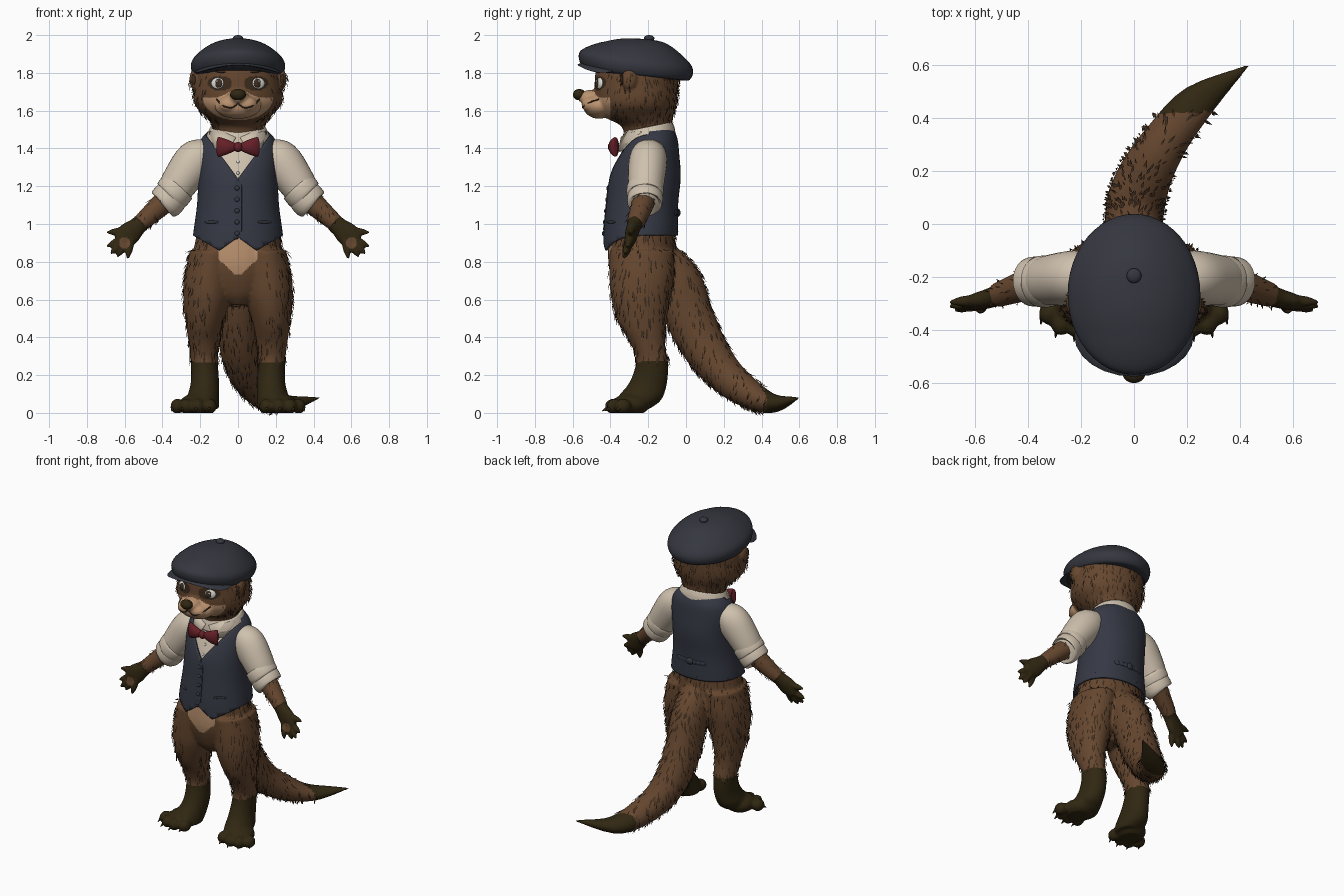
import bpy, bmesh, math, random
from mathutils import Vector, Matrix
from mathutils.bvhtree import BVHTree

random.seed(4)
if "Cube" in bpy.data.objects:
    bpy.data.objects.remove(bpy.data.objects["Cube"])

COLOURS = {
    "brown_fur": (0.13, 0.062, 0.028), "dark_fleck": (0.045, 0.024, 0.012),
    "paw_dark": (0.03, 0.02, 0.006), "vest_navy": (0.036, 0.04, 0.058),
    "cap_charcoal": (0.036, 0.038, 0.05), "shirt_cream": (0.62, 0.53, 0.42),
    "bow_red": (0.13, 0.014, 0.02), "pale_fur": (0.5, 0.29, 0.16),
    "eye_white": (0.75, 0.74, 0.7), "eye_brown": (0.05, 0.03, 0.018)}
MATS = {}
for name, rgb in COLOURS.items():
    m = MATS[name] = bpy.data.materials.new(name)
    m.use_nodes = True
    m.diffuse_color = (*rgb, 1)
    m.node_tree.nodes["Principled BSDF"].inputs["Base Color"].default_value = (*rgb, 1)


def smooth_path(pts, steps):
    """Catmull-Rom interpolation of number tuples."""
    p = [Vector(q) for q in pts]
    p = [2 * p[0] - p[1]] + p + [2 * p[-1] - p[-2]]
    out = []
    for a, b, c, d in zip(p, p[1:], p[2:], p[3:]):
        for i in range(steps):
            t = i / steps
            out.append(b + (c - a) * t / 2 + (2 * a - 5 * b + 4 * c - d) * t * t / 2
                       + (3 * b - a - 3 * c + d) * t ** 3 / 2)
    return out + [p[-2]]


def loft(bm, pts, follow=False, ref=(0, 1, 0), steps=4, n=32, power=2.0, cap=True):
    """Skin ellipses (x, y, z, radius, radius along ref), level or square to the path."""
    path = smooth_path(pts, steps)
    rings = []
    for i, q in enumerate(path):
        c = Vector(q[:3])
        t = Vector((0, 0, 1))
        if follow:
            t = (Vector(path[min(i + 1, len(path) - 1)][:3]) - Vector(path[max(i - 1, 0)][:3])).normalized()
        side = Vector(ref).cross(t).normalized()
        other = t.cross(side)
        ring = []
        for k in range(n):
            a = 2 * math.pi * k / n
            u, v = (math.copysign(abs(w) ** (2 / power), w) for w in (math.cos(a), math.sin(a)))
            ring.append(bm.verts.new(c + side * u * max(q[3], .001) + other * v * max(q[4], .001)))
        rings.append(ring)
    for r, s in zip(rings, rings[1:]):
        for k in range(n):
            bm.faces.new((r[k], r[(k + 1) % n], s[(k + 1) % n], s[k]))
    if cap:
        bm.faces.new(rings[0][::-1])
        bm.faces.new(rings[-1])
    bmesh.ops.recalc_face_normals(bm, faces=bm.faces[:])


def ball(bm, c, r, rot=None):
    mat = Matrix.Translation(c) @ (rot or Matrix()) @ Matrix.Diagonal((*r, 1))
    bmesh.ops.create_uvsphere(bm, u_segments=24, v_segments=14, radius=1, matrix=mat)


def mirror(bm):
    """Add the other half of a pair."""
    geo = bmesh.ops.duplicate(bm, geom=bm.verts[:] + bm.edges[:] + bm.faces[:])["geom"]
    bmesh.ops.scale(bm, vec=(-1, 1, 1), verts=[g for g in geo if isinstance(g, bmesh.types.BMVert)])
    bmesh.ops.reverse_faces(bm, faces=[g for g in geo if isinstance(g, bmesh.types.BMFace)])


def make(name, bm, mat, pair=False, fuse=0, rule=None, thick=0):
    if pair:
        mirror(bm)
    me = bpy.data.meshes.new(name)
    bm.to_mesh(me)
    bm.free()
    ob = bpy.data.objects.new(name, me)
    bpy.context.collection.objects.link(ob)
    if fuse:   # melt overlapping volumes into one skin
        r = ob.modifiers.new("Remesh", "REMESH")
        r.mode, r.voxel_size = "VOXEL", fuse
        s = ob.modifiers.new("Smooth", "SMOOTH")
        s.factor, s.iterations = 0.5, 5
        dg = bpy.context.evaluated_depsgraph_get()
        me = bpy.data.meshes.new_from_object(ob.evaluated_get(dg))
        ob.modifiers.clear()
        ob.data = me
    me.materials.clear()
    me.materials.append(MATS[mat])
    for p in me.polygons:
        p.use_smooth = True
        key = rule(p.center) if rule else mat
        if key not in me.materials:
            me.materials.append(MATS[key])
        p.material_index = me.materials.find(key)
    me.set_sharp_from_angle(angle=math.radians(50))
    if thick:
        s = ob.modifiers.new("Solidify", "SOLIDIFY")
        s.thickness, s.offset = thick, -1
    return ob


def snap(ob, x, z, back=False):
    """Point and normal where a level line meets the surface."""
    tree = BVHTree.FromPolygons([v.co for v in ob.data.vertices], [p.vertices for p in ob.data.polygons])
    d = -1 if back else 1
    return tree.ray_cast(Vector((x, -2 * d, z)), Vector((0, d, 0)))[:2]


def plate(name, ob, spots, size, mat, pair=False, back=False, lift=0, roll=0):
    bm = bmesh.new()
    for x, z in spots:
        p, nrm = snap(ob, x, z, back)
        rot = nrm.to_track_quat("Z", "Y").to_matrix().to_4x4() @ Matrix.Rotation(roll, 4, "Z")
        ball(bm, p + nrm * lift, size, rot)
    return make(name, bm, mat, pair)


def tufts(name, ob, count, size, keep=lambda c: True):
    """Scatter thin downward locks over the brown fur."""
    me = ob.data
    fur = [p for p in me.polygons if me.materials[p.material_index].name.startswith("brown") and keep(p.center)]
    bm = bmesh.new()
    for p in random.sample(fur, min(count, len(fur))):
        nrm = p.normal
        d = Vector((random.uniform(-.25, .25), 0, -1))
        d = (d - nrm * d.dot(nrm)).normalized()
        side, ln = nrm.cross(d), size * random.uniform(.6, 1.3)
        c = p.center + nrm * .003
        vs = [c, c + d * ln * .4 + side * ln * .12, c + d * ln + nrm * .009, c + d * ln * .4 - side * ln * .12]
        bm.faces.new([bm.verts.new(v) for v in vs])
    make(name, bm, "dark_fleck")


# Hips, legs, feet and tail as one skin
bm = bmesh.new()
loft(bm, [(.17, -.275, .02, .07, .08), (.185, -.25, .07, .085, .12), (.175, -.2, .16, .075, .1),
          (.178, -.18, .27, .072, .085), (.18, -.2, .36, .08, .09), (.178, -.23, .47, .098, .125),
          (.165, -.24, .6, .125, .155), (.155, -.235, .72, .13, .17), (.13, -.235, .86, .125, .17)])
ball(bm, (.215, -.29, .045), (.095, .1, .06))
for x, y in ((.15, -.37), (.215, -.385), (.275, -.375), (.32, -.335)):
    ball(bm, (x, y, .035), (.038, .045, .04))
mirror(bm)
loft(bm, [(0, -.24, .57, .05, .08), (0, -.24, .64, .16, .13), (0, -.235, .78, .24, .175), (0, -.235, .97, .215, .175)])
loft(bm, [(0, -.13, .82, .1, .1), (0, -.05, .7, .13, .11), (0, .01, .53, .13, .11), (.01, .09, .36, .12, .11),
          (.05, .2, .21, .1, .1), (.13, .33, .105, .08, .085), (.24, .46, .05, .05, .07), (.435, .6, .08, .004, .004)],
     True, (1, 0, 0))


def body_rule(c):
    if c.z < .27 and c.y < -.06 or c.y > .41 + .05 * c.x:
        return "paw_dark"
    if c.y < -.3 and c.z > .73 and abs(c.x) < .1 * min(1, (c.z - .72) / .09):
        return "pale_fur"
    return "brown_fur"


body = make("legs_and_tail", bm, "brown_fur", fuse=.009, rule=body_rule)
for v in body.data.vertices:
    v.co.z = max(v.co.z, 0)
tufts("body_tufts", body, 1100, .042, lambda c: c.y > -.3 or abs(c.x) > .15)

# Toe claws
bm = bmesh.new()
for x, y in ((.15, -.41), (.22, -.425), (.29, -.41), (.345, -.36)):
    loft(bm, [(x, y + .015, .03, .012, .012), (x + .006, y - .018, .01, .002, .002)], True, (1, 0, 0), n=8)
make("toe_claws", bm, "paw_dark", True)

# Shirt body and vest share one set of sections
TORSO = [(0, -.245, .82, .25, .195), (0, -.24, .95, .237, .197), (0, -.232, 1.1, .217, .19), (0, -.216, 1.25, .211, .188),
         (0, -.198, 1.37, .215, .162), (0, -.185, 1.44, .2, .142), (0, -.18, 1.48, .17, .125), (0, -.18, 1.51, .13, .11)]
bm = bmesh.new()
loft(bm, [(x, y, z, a - .014, b - .014) for x, y, z, a, b in TORSO[2:]], power=2.2)
shirt = make("shirt_body", bm, "shirt_cream")
bm = bmesh.new()
loft(bm, TORSO, power=2.2, n=64, cap=False)


def cut(x0, z0, x1, z1):
    nrm = Vector((z0 - z1, 0, x1 - x0))
    bmesh.ops.bisect_plane(bm, geom=bm.verts[:] + bm.edges[:] + bm.faces[:], plane_co=(x0, 0, z0), plane_no=nrm)


for s in (1, -1):
    cut(0, 1.24, s * .175, 1.475)
    cut(0, .93, s * .1, .86)
    cut(s * .1, .86, s * .24, .94)


def trimmed(c):
    x = abs(c.x)
    hem = .93 - .7 * x if x < .1 else .86 + (x - .1) * .571
    if c.y > -.24:
        hem = .94
    return c.z < hem or c.y < -.2 and c.z > 1.24 + x * 1.343


cut(-.24, .94, .24, .94)
bmesh.ops.delete(bm, geom=[f for f in bm.faces if trimmed(f.calc_center_median())], context="FACES")
vest = make("vest", bm, "vest_navy", thick=.012)
plate("vest_buttons", vest, [(-.005, 1.19 - .06 * i) for i in range(5)], (.013, .013, .008), "cap_charcoal")
plate("vest_placket", vest, [(.018, .98 + .03 * i) for i in range(8)], (.003, .02, .004), "cap_charcoal")
plate("vest_pockets", vest, [(.14, 1.01)], (.045, .008, .006), "cap_charcoal", True)
plate("back_strap", vest, [(.03 * i, 1.06) for i in range(-3, 4)], (.02, .015, .006), "vest_navy", back=True)
plate("back_buckle", vest, [(0, 1.06)], (.025, .022, .014), "cap_charcoal", back=True)
plate("shirt_buttons", shirt, [(0, 1.27), (0, 1.33)], (.008, .008, .005), "eye_white")

# Sleeves with rolled cuffs
bm = bmesh.new()
loft(bm, [(.15, -.19, 1.39, .07, .08), (.22, -.2, 1.34, .108, .1), (.3, -.21, 1.235, .1, .097),
          (.36, -.215, 1.14, .085, .085)], True)
make("sleeves", bm, "shirt_cream", True)
bm = bmesh.new()
for x, z, r in ((.335, 1.175, .096), (.368, 1.13, .092)):
    loft(bm, [(x - .026, -.215, z + .03, r - .02, r - .02), (x - .018, -.215, z + .022, r, r),
              (x + .018, -.218, z - .022, r, r), (x + .026, -.218, z - .03, r - .02, r - .02)], True)
make("rolled_cuffs", bm, "shirt_cream", True)

# Forearms and hands
bm = bmesh.new()
loft(bm, [(.34, -.215, 1.16, .065, .065), (.42, -.235, 1.09, .058, .058), (.52, -.27, 1.0, .045, .045)], True)
arms = make("forearms", bm, "brown_fur", True, fuse=.008)
tufts("arm_tufts", arms, 110, .03)
bm = bmesh.new()
loft(bm, [(.48, -.255, 1.035, .046, .045), (.53, -.275, .99, .048, .038), (.58, -.29, .945, .062, .033),
          (.625, -.3, .905, .045, .026)], True)
for a, b in (((.57, -.285, .965), (.697, -.295, .955)), ((.6, -.295, .925), (.695, -.31, .88)),
             ((.605, -.3, .91), (.675, -.325, .842)), ((.59, -.3, .91), (.64, -.32, .825)),
             ((.565, -.3, .93), (.585, -.33, .815))):
    loft(bm, [(*a, .021, .021), (*(Vector(a).lerp(Vector(b), .6)), .02, .02), (*b, .006, .006)], True, n=12)
make("hands", bm, "paw_dark", True, fuse=.007,
     rule=lambda c: "brown_fur" if c.y < -.31 and (abs(c.x) - .6) ** 2 + (c.z - .9) ** 2 < .0009 else "paw_dark")

# Collar, leaning up towards the back, with two points
bm = bmesh.new()
loft(bm, [(0, -.2, 1.445, .172, .145), (0, -.2, 1.48, .162, .14), (0, -.2, 1.515, .145, .128)], cap=False)
for v in bm.verts:
    v.co.z += .2 * (v.co.y + .2)
make("collar_band", bm, "shirt_cream", thick=.015)
bm = bmesh.new()
vs = [(.015, -.345, 1.46), (.06, -.36, 1.385), (.125, -.325, 1.4), (.155, -.24, 1.49), (.1, -.3, 1.5)]
bm.faces.new([bm.verts.new(v) for v in vs])
make("collar_points", bm, "shirt_cream", True, thick=.012)

# Bow tie
bm = bmesh.new()
loft(bm, [(.005, -.383, 1.408, .016, .014), (.06, -.385, 1.408, .04, .026), (.1, -.375, 1.408, .052, .022),
          (.107, -.372, 1.408, .045, .012)], True)
make("bow_loops", bm, "bow_red", True)
bm = bmesh.new()
ball(bm, (0, -.39, 1.408), (.024, .024, .027))
make("bow_knot", bm, "bow_red")

# Head with muzzle and cheeks
bm = bmesh.new()
loft(bm, [(0, -.2, 1.46, .13, .125), (0, -.21, 1.52, .135, .135), (0, -.255, 1.57, .175, .185), (0, -.265, 1.62, .222, .21),
          (0, -.265, 1.67, .237, .22), (0, -.262, 1.74, .234, .222), (0, -.255, 1.81, .225, .222),
          (0, -.25, 1.87, .2, .2), (0, -.25, 1.91, .12, .13)], n=48)
ball(bm, (0, -.46, 1.625), (.125, .085, .068))
ball(bm, (0, -.5, 1.67), (.06, .075, .04))
for s in (1, -1):
    ball(bm, (s * .045, -.495, 1.632), (.06, .058, .045))
    ball(bm, (s * .232, -.3, 1.765), (.025, .042, .055))


def head_rule(c):
    x = abs(c.x)
    if c.y < -.4 and c.z < 1.69 + .02 * math.cos(x * 25) - .4 * max(0, x - .14) and x < .19:
        return "pale_fur"
    if c.y < -.3 and ((x - .095) / .065) ** 2 + ((c.z - 1.745) / .04) ** 2 < 1:
        return "dark_fleck"
    return "brown_fur"


head = make("head", bm, "brown_fur", fuse=.0075, rule=head_rule)
tufts("head_tufts", head, 420, .034, lambda c: c.y > -.42 and c.z < 1.8 and (abs(c.x) > .1 or c.y > -.2))
plate("inner_ears", head, [(.236, 1.765)], (.012, .03, .006), "dark_fleck", True)
plate("eyeballs", head, [(.108, 1.745)], (.036, .03, .012), "eye_white", True)
plate("irises", head, [(.098, 1.745)], (.02, .024, .009), "eye_brown", True, lift=.009)
plate("eye_glints", head, [(.104, 1.755)], (.006, .006, .004), "eye_white", True, lift=.018)
plate("eyebrows", head, [(.1, 1.812)], (.04, .011, .007), "dark_fleck", True, roll=.15)
bm = bmesh.new()
ball(bm, (0, -.565, 1.685), (.042, .034, .03))
make("nose", bm, "paw_dark")
bm = bmesh.new()
mouth = [snap(head, x, z)[0] for x, z in ((0, 1.638), (.03, 1.617), (.07, 1.622), (.1, 1.645), (.112, 1.66))]
loft(bm, [(*p, .004, .004) for p in mouth], True, n=8)
make("mouth_line", bm, "dark_fleck", True)

# Flat cap: leaning crown, arched visor and top button
bm = bmesh.new()
loft(bm, [(0, -.265, 1.785, .2, .25), (0, -.265, 1.792, .235, .285), (0, -.265, 1.835, .25, .303), (0, -.265, 1.88, .233, .285),
          (0, -.25, 1.94, .165, .2), (0, -.225, 1.975, .085, .11), (0, -.2, 1.985, .01, .01)], n=48)
for v in bm.verts:
    v.co.z -= .1 * (v.co.y + .265) - .12 * max(0, -.42 - v.co.y)
make("cap_crown", bm, "cap_charcoal")
bm = bmesh.new()
ball(bm, (0, -.42, 1.858), (.225, .155, .016))
for v in bm.verts:
    v.co.z -= 1.1 * v.co.x ** 2 - .1 * (v.co.y + .42)
make("cap_visor", bm, "cap_charcoal")
bm = bmesh.new()
ball(bm, (0, -.195, 1.983), (.028, .028, .017))
make("cap_button", bm, "cap_charcoal")
